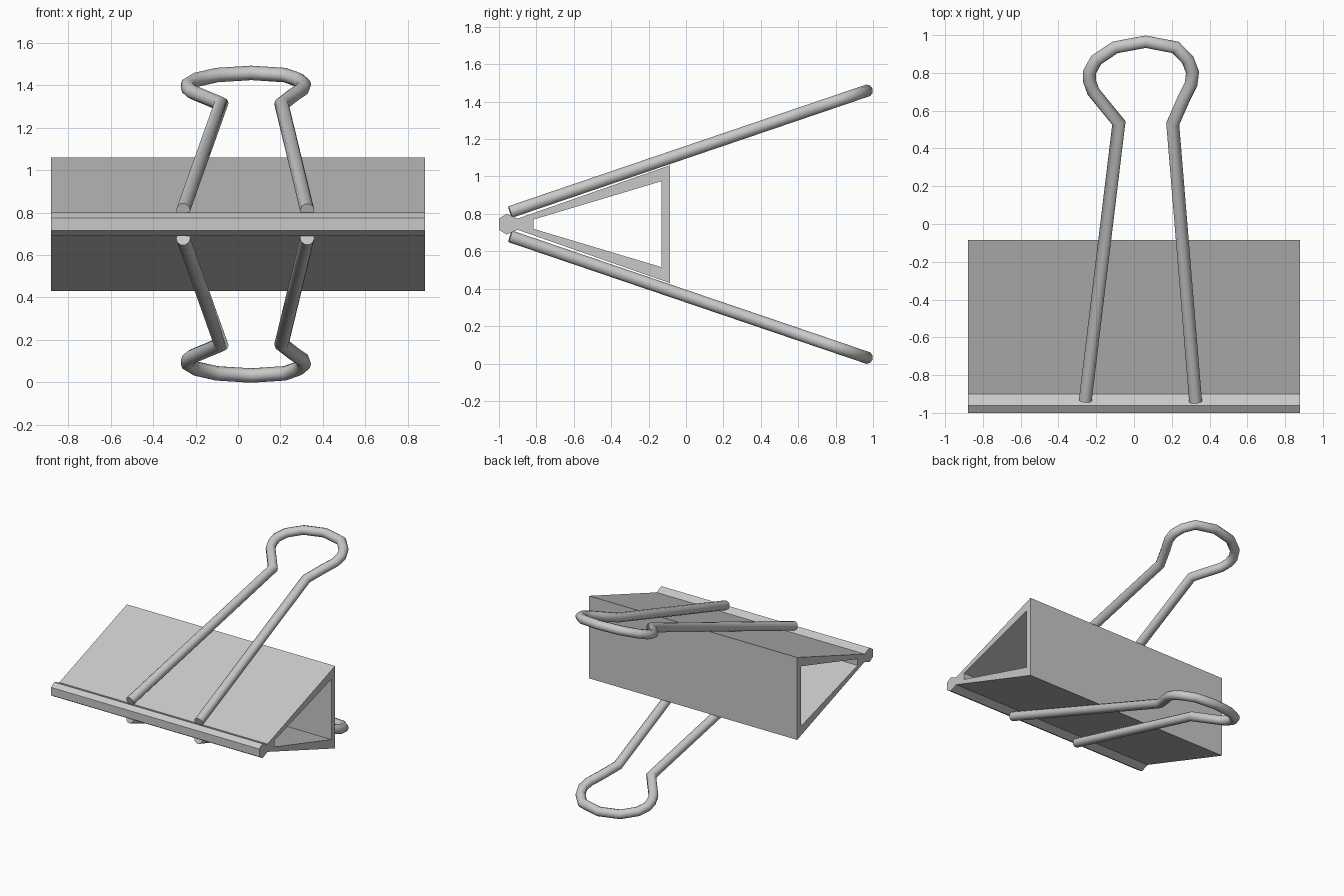
import bpy, bmesh, math
from mathutils import Vector

if "Cube" in bpy.data.objects:
    bpy.data.objects.remove(bpy.data.objects["Cube"])

MID_Z = 0.745      # height of the symmetry plane
HALF_W = 0.88      # half width of the clamp body
WIRE_R = 0.034

steel = bpy.data.materials.new("grey_steel")
steel.diffuse_color = (0.58, 0.58, 0.58, 1)
steel.use_nodes = True
steel.node_tree.nodes["Principled BSDF"].inputs["Base Color"].default_value = steel.diffuse_color


def finish(bm, name):
    bmesh.ops.recalc_face_normals(bm, faces=bm.faces[:])
    mesh = bpy.data.meshes.new(name)
    bm.to_mesh(mesh)
    bm.free()
    mesh.materials.append(steel)
    obj = bpy.data.objects.new(name, mesh)
    bpy.context.collection.objects.link(obj)
    return obj


def mirrored(half):
    """Close a (y, height) half profile by mirroring it about the middle plane."""
    return half + [(y, -h) for y, h in reversed(half)]


# Clamp body: hollow wedge with a bead along the front edge
outer = mirrored([(-1.0, 0.03), (-0.96, 0.055), (-0.90, 0.03), (-0.085, 0.315)])
inner = mirrored([(-0.815, 0.025), (-0.13, 0.23)])
bm = bmesh.new()
for loop in (outer, inner):
    ends = [[bm.verts.new((x, y, MID_Z + h)) for y, h in loop] for x in (-HALF_W, HALF_W)]
    for i in range(len(loop)):
        a, b = ends[0], ends[1]
        j = (i + 1) % len(loop)
        bm.faces.new((a[i], a[j], b[j], b[i]))
for x in (-HALF_W, HALF_W):
    rim = [e for e in bm.edges if all(abs(v.co.x - x) < 1e-4 for v in e.verts)]
    bmesh.ops.triangle_fill(bm, edges=rim, use_beauty=True)
finish(bm, "clamp_body")

# Wire handles: mitred round tube along a planar keyhole-shaped path
plan = [(-0.258, -0.935), (-0.08, 0.535), (-0.215, 0.70), (-0.235, 0.755),
        (-0.235, 0.805), (-0.20, 0.868), (-0.10, 0.935), (0.062, 0.965),
        (0.22, 0.935), (0.285, 0.868), (0.31, 0.803), (0.302, 0.74),
        (0.262, 0.66), (0.205, 0.53), (0.326, -0.94)]
SIDES = 10
SLOPE = 0.34


def handle(name, sign):
    pts = [Vector((x, y, MID_Z + sign * (0.065 + SLOPE * (y + 0.94)))) for x, y in plan]
    normal = Vector((0, -sign * SLOPE, 1)).normalized()
    bm = bmesh.new()
    rings = []
    for i, p in enumerate(pts):
        d_in = (p - pts[i - 1]).normalized() if i else (pts[1] - p).normalized()
        d_out = (pts[i + 1] - p).normalized() if i < len(pts) - 1 else d_in
        side = normal.cross(d_in + d_out).normalized()
        stretch = 1 / max(0.5, math.cos(d_in.angle(d_out) / 2))
        ring = []
        for k in range(SIDES):
            t = 2 * math.pi * k / SIDES
            ring.append(bm.verts.new(p + side * (WIRE_R * stretch * math.cos(t))
                                     + normal * (WIRE_R * math.sin(t))))
        rings.append(ring)
    for a, b in zip(rings, rings[1:]):
        for k in range(SIDES):
            n = (k + 1) % SIDES
            bm.faces.new((a[k], a[n], b[n], b[k])).smooth = True
    # flat cut wire ends
    bm.faces.new(rings[0])
    bm.faces.new(rings[-1])
    finish(bm, name)


handle("upper_handle", 1)
handle("lower_handle", -1)
